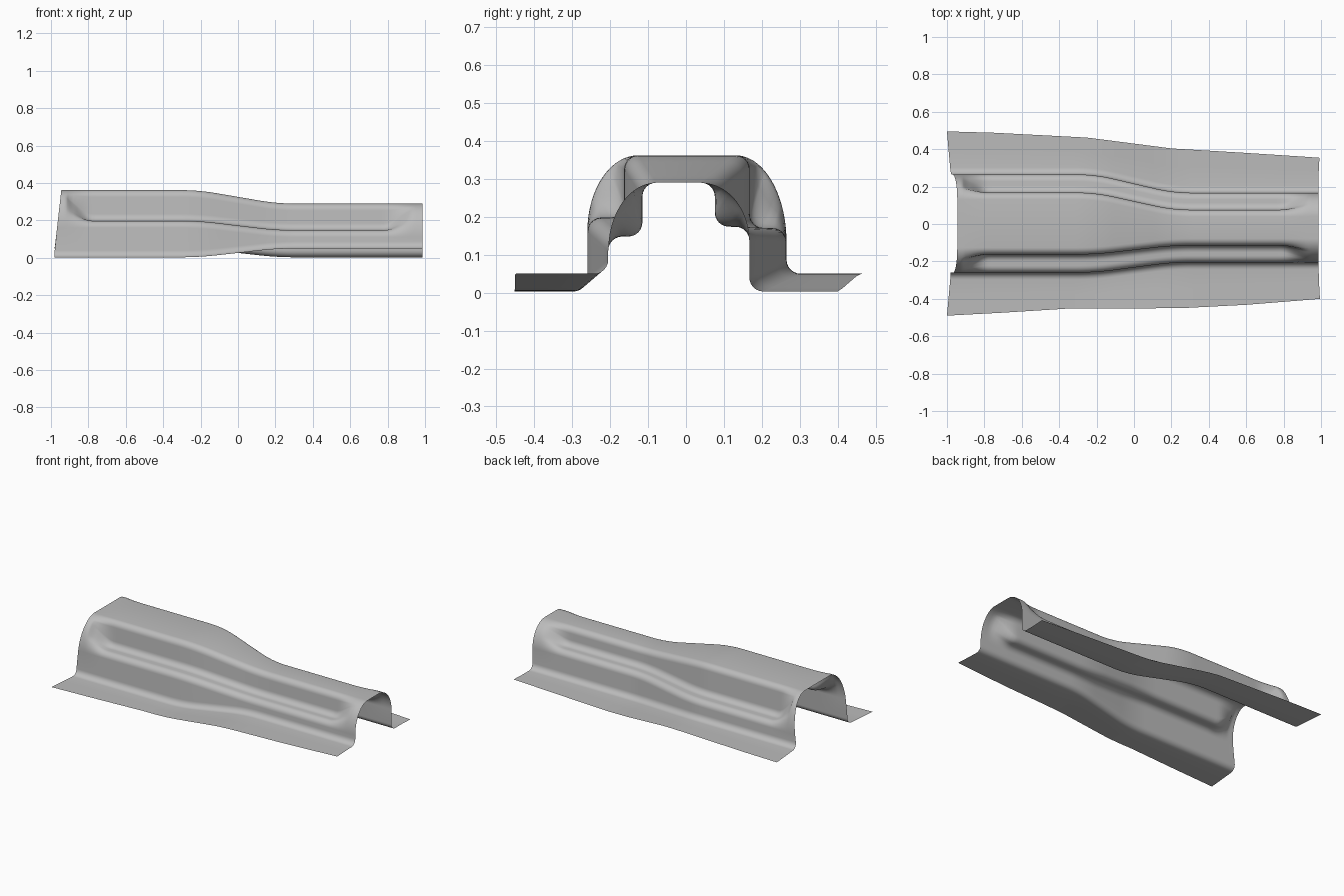
import bpy, bmesh, math
from mathutils import Vector

cube = bpy.data.objects.get("Cube")
if cube:
    bpy.data.objects.remove(cube, do_unlink=True)

STEPS = 6      # segments per bend
BEND = 0.037   # bend radius of the sheet


def clamp(t):
    return max(0.0, min(1.0, t))


def ramp(x):
    # straight slope with softened ends
    offsets = [-0.08, -0.04, 0, 0.04, 0.08]
    return sum(clamp((x + d + 0.21) / 0.42) for d in offsets) / len(offsets)


def along(points, x):
    # piecewise linear lookup
    for (xa, a), (xb, b) in zip(points, points[1:]):
        if x <= xb:
            break
    return a + (b - a) * clamp((x - xa) / (xb - xa))


def fillet(prev, corner, nxt):
    # rounded right-angle bend
    a = (prev - corner).normalized() * BEND
    b = (nxt - corner).normalized() * BEND
    angles = [math.pi / 2 * i / STEPS for i in range(STEPS + 1)]
    return [corner + a * (1 - math.sin(t)) + b * (1 - math.cos(t)) for t in angles]


# each value: (large end, small end)
SIDES = {
    -1: dict(wall=(0.26, 0.205), inner=(0.163, 0.115), flange=(0.003, 0.05), ledge=(0.198, 0.148),
             rim=[(-1, 0.49), (-0.7, 0.474), (-0.35, 0.452), (0.25, 0.45), (0.6, 0.432), (1, 0.4)]),
    1: dict(wall=(0.265, 0.167), inner=(0.168, 0.076), flange=(0.05, 0.003), ledge=(0.17, 0.174),
            rim=[(-1, 0.495), (-0.75, 0.488), (-0.25, 0.462), (0.2, 0.404), (0.6, 0.38), (1, 0.354)]),
}


def half_section(x, side):
    # from the outer rim up to the crown edge
    s, t = SIDES[side], ramp(x)
    wall, inner, flange, ledge = [
        s[k][0] + (s[k][1] - s[k][0]) * t for k in ("wall", "inner", "flange", "ledge")]
    top = 0.362 + (0.29 - 0.362) * t
    rim = Vector((along(s["rim"], x), flange))
    foot, shoulder = Vector((wall, flange)), Vector((wall, ledge))
    nook, crown = Vector((inner, ledge)), Vector((inner, top))
    stepped = fillet(foot, shoulder, nook) + fillet(shoulder, nook, crown)
    stepped += fillet(nook, crown, Vector((0, top)))

    # plain arch at both ends, stepped bead between
    centre = Vector((inner - BEND, ledge - BEND))
    count = len(stepped) - 1
    arch = [centre + Vector(((wall - centre.x) * math.cos(a), (top - centre.y) * math.sin(a)))
            for a in (math.pi / 2 * i / count for i in range(count + 1))]
    bead = clamp((0.95 - abs(x)) / 0.17)
    bead = bead * bead * (3 - 2 * bead)
    upper = [p.lerp(q, bead) for p, q in zip(arch, stepped)]
    flat = fillet(rim, foot, shoulder)
    return [rim, rim.lerp(flat[0], 0.5)] + flat + upper


def trimmed(x, y, z):
    # slanted cut at the ends
    if abs(x) <= 0.9:
        return x
    spread = 0.02 * clamp((abs(y) - 0.27) / 0.22)
    if x < 0:
        end = 0.98 - 0.035 * clamp((z - 0.05) / 0.31) + spread
    else:
        end = 0.987 + spread * 0.6
    return math.copysign(0.9 + (abs(x) - 0.9) / 0.1 * (end - 0.9), x)


# formed sheet
bm = bmesh.new()
rows = []
ROWS = 100
for i in range(ROWS + 1):
    x = -1 + 2 * i / ROWS
    front = [(-p.x, p.y) for p in half_section(x, -1)]
    back = [(p.x, p.y) for p in reversed(half_section(x, 1))]
    rows.append([bm.verts.new((trimmed(x, y, z), y, z)) for y, z in front + back])
for r, n in zip(rows, rows[1:]):
    for j in range(len(r) - 1):
        bm.faces.new((r[j], n[j], n[j + 1], r[j + 1]))
bm.normal_update()

mesh = bpy.data.meshes.new("formed_channel")
bm.to_mesh(mesh)
bm.free()
channel = bpy.data.objects.new("formed_channel", mesh)
bpy.context.collection.objects.link(channel)

# bare sheet colour
grey = bpy.data.materials.new("sheet_grey")
grey.use_nodes = True
colour = (0.5, 0.5, 0.5, 1)
grey.diffuse_color = colour
grey.node_tree.nodes["Principled BSDF"].inputs["Base Color"].default_value = colour
mesh.materials.append(grey)

bpy.ops.object.select_all(action="DESELECT")
channel.select_set(True)
bpy.context.view_layer.objects.active = channel
bpy.ops.object.shade_smooth_by_angle(angle=math.radians(50))
